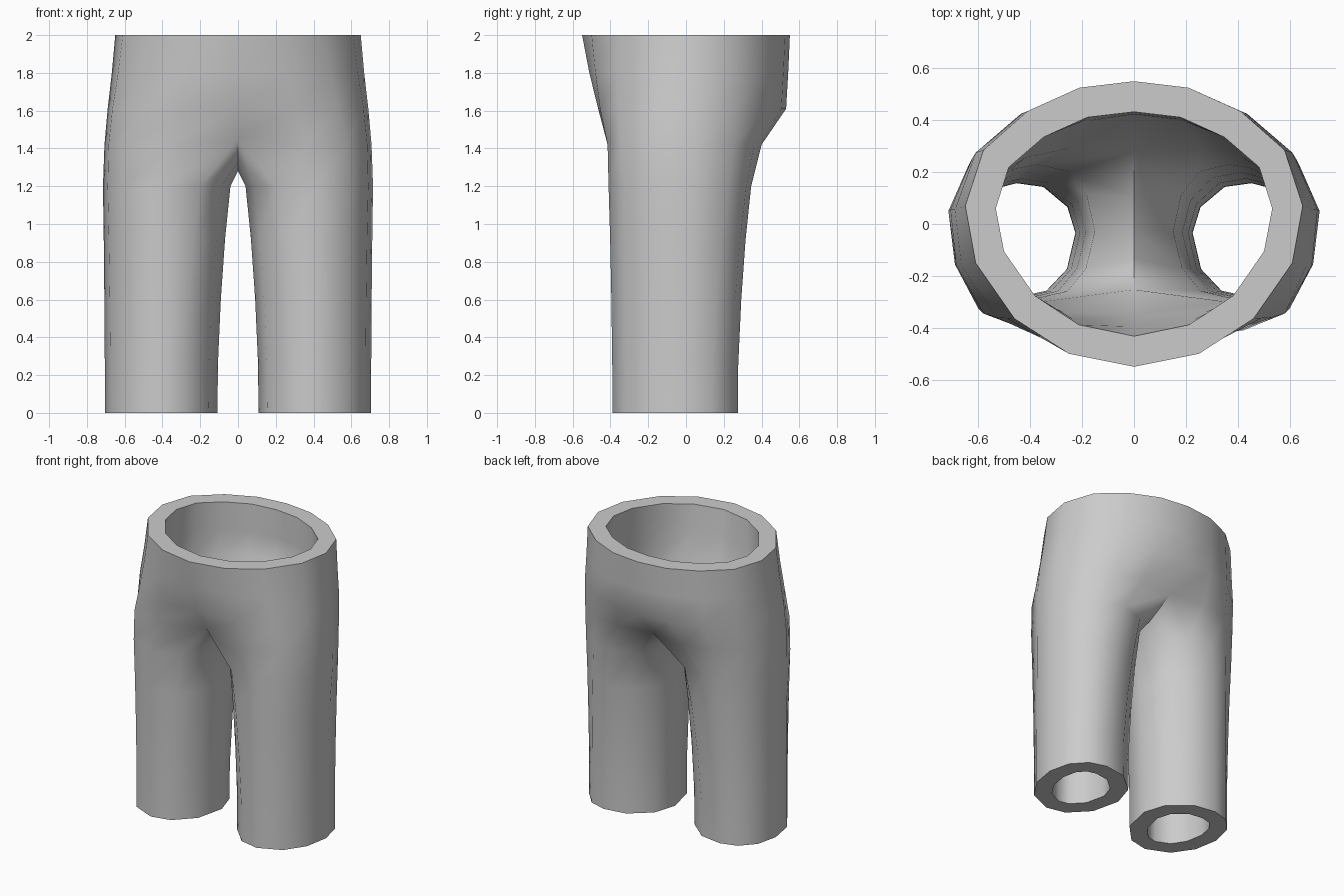
import bpy, bmesh, math
from mathutils import Vector

if "Cube" in bpy.data.objects:
    bpy.data.objects.remove(bpy.data.objects["Cube"])

WALL = 0.118

# Cross-sections of the right half: front centre -> outer side -> back centre (9 points);
# leg sections carry on around the inner thigh (12 points).
WAIST = [(0, -.55), (.25, -.50), (.46, -.365), (.61, -.15), (.65, .07),
         (.58, .285), (.41, .435), (.21, .525), (0, .55)]
HIP = [(0, -.465), (.29, -.455), (.53, -.36), (.665, -.16), (.69, .055),
       (.61, .275), (.435, .425), (.22, .505), (0, .53)]
CROTCH = [(0, -.36, 1.45), (.36, -.415, 1.42), (.58, -.345, 1.42), (.685, -.16, 1.42),
          (.707, .055, 1.42), (.625, .25, 1.42), (.47, .36, 1.42), (.26, .40, 1.42),
          (0, .37, 1.42), (0, .16, 1.31), (0, -.03, 1.28), (0, -.20, 1.33)]
THIGH = [(.20, -.36), (.42, -.41), (.60, -.325), (.69, -.155), (.715, .05), (.64, .22),
         (.51, .32), (.37, .345), (.20, .30), (.085, .16), (.04, -.03), (.085, -.22)]
HEM = [(.28, -.36), (.42, -.39), (.58, -.32), (.675, -.18), (.705, -.01), (.67, .14),
       (.58, .24), (.46, .275), (.30, .25), (.158, .13), (.108, -.03), (.155, -.23)]


def blend(a, b, t, z):
    return [(p[0] + (q[0] - p[0]) * t, p[1] + (q[1] - p[1]) * t, z) for p, q in zip(a, b)]


rings = [blend(HEM, THIGH, t, z) for z, t in
         ((0, 0), (.25, .02), (.6, .25), (.92, .58), (1.2, 1))]
rings.append(CROTCH)
rings += [blend(HIP, WAIST, t, z) for z, t in ((1.61, 0), (1.8, .55), (2, 1))]

bm = bmesh.new()


# Outer cloth, one half at a time
def half(side):
    rows = [[bm.verts.new((side * p[0], p[1], p[2])) for p in r] for r in rings]
    for low, high in zip(rows, rows[1:]):
        closed = len(high) == 12
        for i in range(12 if closed else 8):
            j = (i + 1) % 12
            quad = [low[i], low[j], high[j], high[i]]
            bm.faces.new(quad if side > 0 else quad[::-1])


half(1)
half(-1)
bmesh.ops.remove_doubles(bm, verts=bm.verts, dist=0.0005)
bmesh.ops.recalc_face_normals(bm, faces=bm.faces)
bm.normal_update()

# Inner lining, pushed in along the normals and kept level at the openings
outer_faces = list(bm.faces)
open_edges = [e for e in bm.edges if e.is_boundary]
lining = {}
for v in list(bm.verts):
    n = v.normal.copy()
    if v.is_boundary:
        n.z = 0
        n.normalize()
    lining[v] = v.co - n * WALL
lining = {v: bm.verts.new(co) for v, co in lining.items()}
for f in outer_faces:
    bm.faces.new([lining[v] for v in reversed(f.verts)])

# Flat rims at the waist and both hems
for e in open_edges:
    a, b = e.verts
    bm.faces.new((a, b, lining[b], lining[a]))
bmesh.ops.recalc_face_normals(bm, faces=bm.faces)

mesh = bpy.data.meshes.new("trousers")
bm.to_mesh(mesh)
bm.free()
trousers = bpy.data.objects.new("trousers", mesh)
bpy.context.collection.objects.link(trousers)

grey = bpy.data.materials.new("grey cloth")
grey.diffuse_color = (.6, .6, .6, 1)
grey.use_nodes = True
grey.node_tree.nodes["Principled BSDF"].inputs["Base Color"].default_value = grey.diffuse_color
mesh.materials.append(grey)

bpy.context.view_layer.objects.active = trousers
trousers.select_set(True)
bpy.ops.object.shade_smooth_by_angle(angle=math.radians(65))
